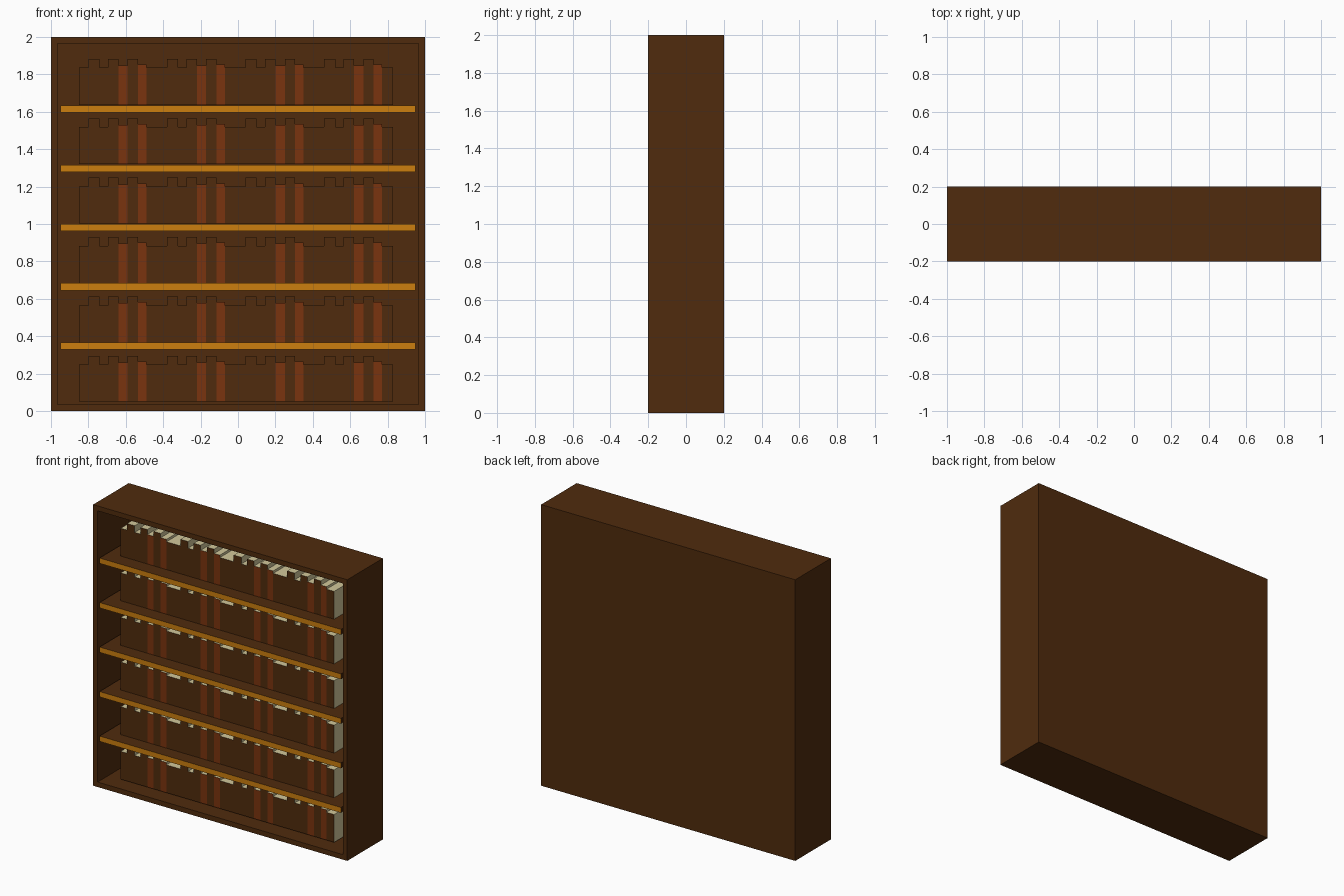
import bpy, bmesh

if "Cube" in bpy.data.objects:
    bpy.data.objects.remove(bpy.data.objects["Cube"])


def material(name, rgb):
    m = bpy.data.materials.new(name)
    m.diffuse_color = (*rgb, 1)
    m.use_nodes = True
    m.node_tree.nodes["Principled BSDF"].inputs["Base Color"].default_value = m.diffuse_color
    return m


wood = material("dark wood", (0.080, 0.0242, 0.004))
trim = material("amber shelf edge", (0.604, 0.209, 0.0044))
red = material("red leather", (0.195, 0.033, 0.0044))
paper = material("cream paper", (0.645, 0.578, 0.328))


def finish(name, bm, mats):
    mesh = bpy.data.meshes.new(name)
    bm.to_mesh(mesh)
    bm.free()
    for m in mats:
        mesh.materials.append(m)
    ob = bpy.data.objects.new(name, mesh)
    bpy.context.collection.objects.link(ob)
    return ob


def add_box(bm, x, y, z, front_index=0):
    """Box from (min, max) ranges; the -y face gets its own material slot."""
    verts = bmesh.ops.create_cube(bm, size=1)["verts"]
    for v in verts:
        v.co = [r[0] if c < 0 else r[1] for c, r in zip(v.co, (x, y, z))]
    for f in {f for v in verts for f in v.link_faces}:
        f.normal_update()
        if f.normal.y < -0.9:
            f.material_index = front_index
    return verts


# Case: one block with the front inset and pushed back to the rear panel
bm = bmesh.new()
add_box(bm, (-1, 1), (-0.2, 0.2), (0, 2))
bm.faces.ensure_lookup_table()
front = [f for f in bm.faces if f.normal.y < -0.9]
bmesh.ops.inset_region(bm, faces=front, thickness=0.05)
inner = bmesh.ops.extrude_face_region(bm, geom=front)
for v in [g for g in inner["geom"] if isinstance(g, bmesh.types.BMVert)]:
    v.co.y = 0.15
bmesh.ops.delete(bm, geom=[f for f in front if f.is_valid], context="FACES_ONLY")
bmesh.ops.recalc_face_normals(bm, faces=bm.faces)
finish("case", bm, [wood])

# Shelves with amber front edges
PITCH = 1.9 / 6
for i in range(1, 6):
    top = 0.05 + PITCH * i
    bm = bmesh.new()
    add_box(bm, (-0.95, 0.95), (-0.2, 0.15), (top - 0.038, top), 1)
    finish(f"shelf_{i}", bm, [wood, trim])

# Rows of books: (width, height, spine slot), repeated four times per row
SET = [(0.05, 0.198, 1), (0.06, 0.245, 1), (0.045, 0.198, 1), (0.055, 0.245, 1),
       (0.05, 0.21, 2), (0.055, 0.245, 1), (0.045, 0.215, 2), (0.06, 0.198, 1)]
for row in range(6):
    bm = bmesh.new()
    x, z = -0.85, 0.05 + row * 0.3175
    for w, h, spine in SET * 4:
        add_box(bm, (x, x + w), (-0.105, 0.1), (z, z + h), spine)
        x += w
    finish(f"book_row_{row + 1}", bm, [paper, wood, red])
